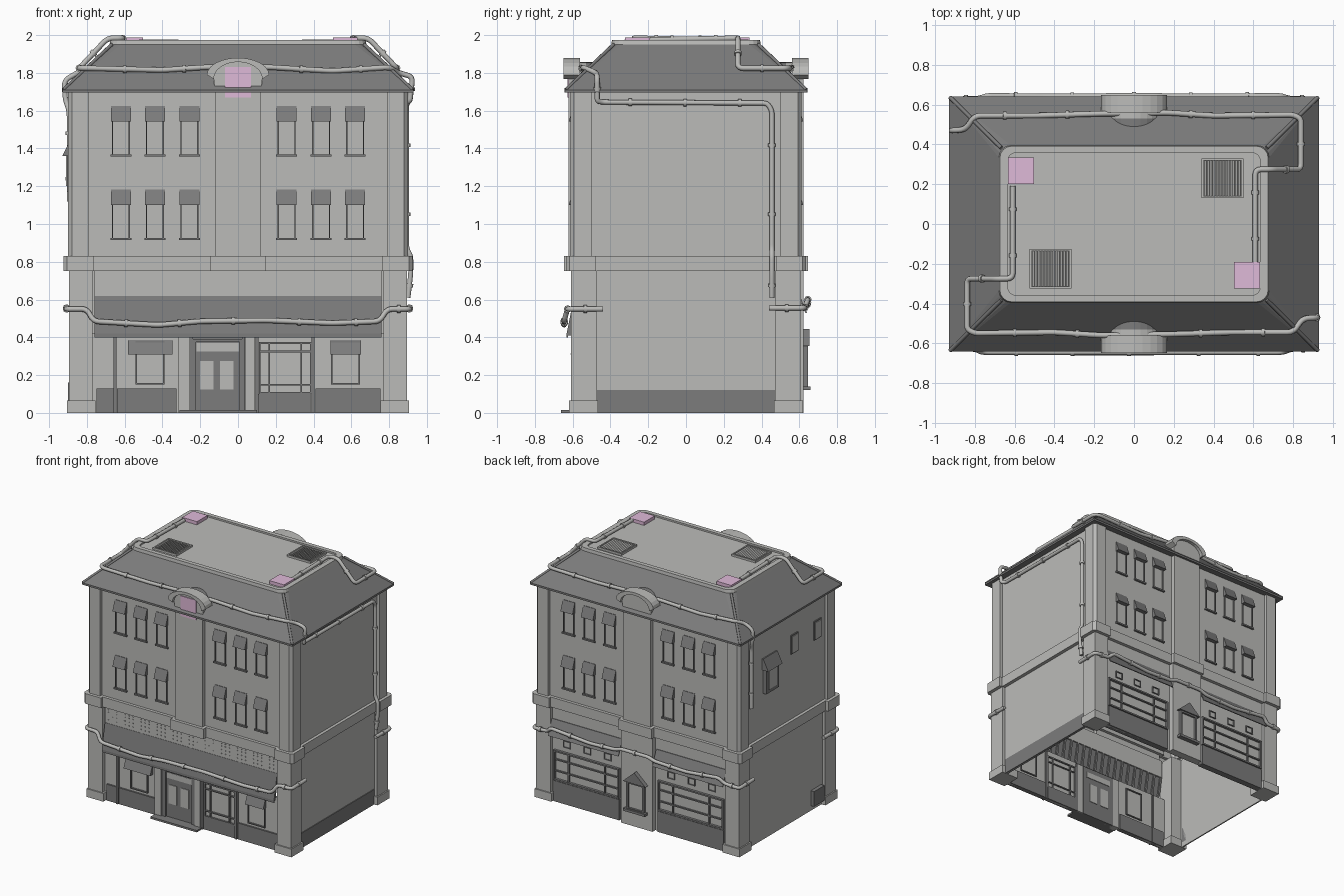
import bpy, bmesh, math
from mathutils import Vector

if "Cube" in bpy.data.objects:
    bpy.data.objects.remove(bpy.data.objects["Cube"])

def material(name, col):
    m = bpy.data.materials.new(name)
    m.diffuse_color = (*col, 1)
    m.use_nodes = True
    m.node_tree.nodes["Principled BSDF"].inputs["Base Color"].default_value = m.diffuse_color
    return m

LIGHT = material("light_grey_stone", (0.5, 0.5, 0.485))
DARK = material("dark_grey_slate", (0.2, 0.2, 0.2))
PINK = material("pale_pink_panel", (0.74, 0.49, 0.69))
parts = {}

def part(name, mat):
    if name not in parts:
        parts[name] = (bmesh.new(), mat)
    return parts[name][0]

def box(name, mat, x0, x1, y0, y1, z0, z1):
    bm = part(name, mat)
    vs = bmesh.ops.create_cube(bm, size=1)["verts"]
    for v in vs:
        v.co = Vector(((x0 + x1) / 2 + v.co.x * abs(x1 - x0), (y0 + y1) / 2 + v.co.y * abs(y1 - y0),
                       (z0 + z1) / 2 + v.co.z * abs(z1 - z0)))

def prism(name, mat, pts, axis, a, b):
    bm = part(name, mat)
    mk = (lambda p, t: (t, p[0], p[1])) if axis == "x" else (lambda p, t: (p[0], t, p[1]))
    A = [bm.verts.new(mk(p, a)) for p in pts]
    C = [bm.verts.new(mk(p, b)) for p in pts]
    bm.faces.new(A)
    bm.faces.new(C[::-1])
    for i in range(len(pts)):
        j = (i + 1) % len(pts)
        bm.faces.new((A[i], C[i], C[j], A[j]))

def loft(name, mat, loops, cap=False):
    bm = part(name, mat)
    rings = [[bm.verts.new((x, y, z)) for x, y in pts] for pts, z in loops]
    for r, q in zip(rings, rings[1:]):
        for i in range(len(r)):
            j = (i + 1) % len(r)
            bm.faces.new((r[i], r[j], q[j], q[i]))
    if cap:
        bm.faces.new(rings[-1])

def curve(name, mat, paths, radius):
    cu = bpy.data.curves.new(name, "CURVE")
    cu.dimensions = "3D"
    cu.bevel_depth, cu.bevel_resolution, cu.use_fill_caps = radius, 2, True
    for pts in paths:
        sp = cu.splines.new("POLY")
        sp.points.add(len(pts) - 1)
        for p, c in zip(sp.points, pts):
            p.co = (*c, 1)
        sp.use_smooth = True
    cu.materials.append(mat)
    bpy.context.collection.objects.link(bpy.data.objects.new(name, cu))

def pipe(name, pts, r=0.014):
    """Pipe with rounded elbows and regular collars."""
    P = [Vector(p) for p in pts]
    out, collars = [P[0]], []
    for a, b, c in zip(P, P[1:], P[2:]):
        d = min(0.03, (a - b).length * 0.45, (c - b).length * 0.45)
        s, e = b + (a - b).normalized() * d, b + (c - b).normalized() * d
        out += [s * (1 - t) ** 2 + b * 2 * t * (1 - t) + e * t * t for t in (0, .25, .5, .75, 1)]
    out.append(P[-1])
    for a, b in zip(P, P[1:]):
        L, d = (b - a).length, (b - a).normalized()
        if L > 0.12:
            n = max(1, round(L / 0.3))
            for i in range(n):
                m = a.lerp(b, (i + 0.5) / n)
                collars.append([m - d * 0.009, m + d * 0.009])
    curve(name, LIGHT, [out], r)
    curve(name + "_collars", LIGHT, collars, r + 0.006)

def plan(o):
    """Wall outline with corner and centre pilasters, grown by o."""
    q = [(.122 + o, .622 + o), (.122 + o, .588 + o), (.79 - o, .588 + o), (.79 - o, .612 + o),
         (.88 + o, .612 + o), (.9 + o, .592 + o), (.9 + o, .5 - o), (.875 + o, .5 - o)]
    r = q[::-1]
    return q + [(x, -y) for x, y in r] + [(-x, -y) for x, y in q] + [(-x, y) for x, y in r]

def rrect(hx, hy, r, n=5):
    pts = []
    for k, (sx, sy) in enumerate([(1, 1), (-1, 1), (-1, -1), (1, -1)]):
        for i in range(n):
            a = math.pi / 2 * (k + i / (n - 1))
            pts.append((sx * (hx - r) + r * math.cos(a), sy * (hy - r) + r * math.sin(a)))
    return pts

# upper walls with the belt course, open underneath
loft("upper_walls", LIGHT, [(plan(-.004), .75), (plan(.024), .75), (plan(.024), .83), (plan(0), .83), (plan(0), 1.71)])

# mansard roof, rim and flat deck
loft("roof_slopes", DARK, [(rrect(.87, .58, .002), 1.70), (rrect(.93, .642, .002), 1.695),
                           (rrect(.93, .642, .002), 1.71), (rrect(.68, .395, .06), 1.95)])
loft("roof_deck", LIGHT, [(rrect(.68, .395, .06), 1.95), (rrect(.675, .392, .06), 1.975),
                          (rrect(.635, .358, .04), 1.975), (rrect(.635, .358, .04), 1.962)], True)
curve("roof_hips", DARK, [[(sx * .925, sy * .637, 1.71), (sx * .668, sy * .383, 1.95)]
                          for sx in (-1, 1) for sy in (-1, 1)], .01)

# roof vents and boxes
for cx, cy in ((.445, .23), (-.42, -.225)):
    for s in (-1, 1):
        box("roof_vents", LIGHT, cx + s * .095, cx + s * .105, cy - .1, cy + .1, 1.96, 1.978)
        box("roof_vents", LIGHT, cx - .105, cx + .105, cy + s * .09, cy + s * .1, 1.96, 1.978)
    for i in range(12):
        x = cx - .086 + i * .0155
        prism("roof_vents", LIGHT, [(x - .005, 1.96), (x + .003, 1.96), (x + .006, 1.975)], "y", cy - .09, cy + .09)
for cx, cy in ((-.568, .268), (.568, -.257)):
    box("roof_boxes", PINK, cx - .065, cx + .065, cy - .067, cy + .067, 1.96, 1.988)

# front and back: gable tops and upper windows
for s in (-1, 1):
    arc = [(.165 * -math.cos(math.pi * (i / 12)), 1.79 + .09 * math.sin(math.pi * i / 12)) for i in range(13)]
    inner = [(x * .78, z - .022) for x, z in arc]
    prism("gable_arches", LIGHT, arc + inner[::-1], "y", s * .648, s * .56)
    prism("gable_bodies", LIGHT, [(-.122, 1.70)] + inner + [(.122, 1.70)], "y", s * .622, s * .53)
    prism("gable_roofs", DARK, inner, "y", s * .565, s * .49)
    for cx in (-.62, -.44, -.257, .257, .44, .62):
        for z in (.92, 1.363):
            for k in (-1, 1):
                box("window_jambs", DARK, cx + k * .041, cx + k * .048, s * .585, s * .597, z, z + .2)
            box("window_sills", DARK, cx - .055, cx + .055, s * .58, s * .603, z - .006, z + .006)
            prism("window_hoods", DARK, [(s * .58, z + .262), (s * .592, z + .262), (s * .622, z + .18), (s * .58, z + .18)],
                  "x", cx - .053, cx + .053)
box("front_gable_panel", PINK, -.068, .068, -.628, -.615, 1.67, 1.83)

# ground floor corner pillars and side walls
for sx in (-1, 1):
    for sy in (-1, 1):
        box("corner_pillars", LIGHT, sx * .77, sx * .895, sy * .475, sy * .61, .0, .76)
        box("pillar_bases", LIGHT, sx * .755, sx * .905, sy * .465, sy * .62, 0, .065)
    box("side_walls", LIGHT, sx * .87, sx * .86, -.48, .48, 0, .76)
box("right_side_base", DARK, .855, .876, -.47, .47, 0, .12)

# left wall windows and service box
box("left_window_frame", DARK, -.87, -.905, .12, .28, 1.17, 1.40)
box("left_window_pane", LIGHT, -.9, -.91, .15, .25, 1.20, 1.36)
prism("left_window_hood", DARK, [(-.87, 1.45), (-.885, 1.45), (-.93, 1.36), (-.87, 1.36)], "y", .11, .29)
for y in (-.11, -.4):
    box("left_vent_frames", DARK, -.87, -.884, y - .045, y + .045, 1.35, 1.50)
    box("left_vent_panes", LIGHT, -.87, -.889, y - .036, y + .036, 1.36, 1.49)
box("service_box", DARK, -.86, -.90, -.46, -.33, .04, .16)

# front shop: wall, sign board with bulbs, awning
box("shop_front_wall", LIGHT, -.77, .77, -.575, -.56, 0, .42)
box("sign_board", LIGHT, -.76, .76, -.59, -.575, .615, .76)
for i in range(42):
    for z in (.645, .675, .705, .725):
        if i % 4 != 3:
            box("sign_bulbs", LIGHT, -.73 + i * .0355, -.724 + i * .0355, -.595, -.585, z, z + .006)
prism("front_awning", DARK, [(-.585, .62), (-.592, .62), (-.632, .42), (-.632, .40), (-.624, .40), (-.624, .42)], "x", -.76, .76)
for i in range(25):
    x = -.75 + i * .0625
    prism("awning_ribs", DARK, [(-.575, .62), (-.585, .62), (-.626, .41), (-.61, .41)], "x", x - .008, x + .008)

def frame(name, mat, x0, x1, z0, z1, ya, yb, t=.01):
    box(name, mat, x0, x0 + t, ya, yb, z0, z1)
    box(name, mat, x1 - t, x1, ya, yb, z0, z1)
    box(name, mat, x0, x1, ya, yb, z0, z0 + t)
    box(name, mat, x0, x1, ya, yb, z1 - t, z1)

for x0, x1 in ((-.75, -.66), (-.64, -.325), (.1, .385), (.41, .755)):
    box("shop_plinth", DARK, x0, x1, -.588, -.55, 0, .13 if abs(x0 - .1) > .01 else .1)
for x in (-.65, -.245, .03, .1, .397):
    box("shop_posts", DARK, x - .008, x + .008, -.597, -.55, 0, .41)
for x0, x1 in ((-.315, -.255), (.04, .09)):
    box("shop_columns", LIGHT, x0, x1, -.605, -.55, 0, .41)
for x0, x1, z0 in ((-.58, -.35, .15), (.49, .65, .15)):
    m, h = (x0 + x1) / 2, .077
    frame("shop_window_frames", DARK, m - h, m + h, z0, .38, -.587, -.55, .008)
    w = .117 if x0 < 0 else .08
    prism("shop_window_hoods", DARK, [(-.57, .385), (-.582, .385), (-.612, .31), (-.57, .31)], "x", m - w, m + w)
frame("display_window", DARK, .11, .39, .1, .375, -.59, -.55)
for x in (.165, .335):
    box("display_window", DARK, x - .004, x + .004, -.59, -.55, .1, .375)
for z in (.15, .325):
    box("display_window", DARK, .11, .39, -.59, -.55, z - .004, z + .004)
box("front_doors", DARK, -.237, .022, -.585, -.55, 0, .41)
frame("door_frame", DARK, -.237, .022, 0, .39, -.597, -.55, .014)
for x in (-.165, -.06):
    box("door_panes", LIGHT, x - .035, x + .035, -.59, -.545, .125, .275)
box("door_panes", LIGHT, -.22, .005, -.59, -.545, .325, .37)
box("door_step", DARK, -.31, .1, -.662, -.56, 0, .015)

# back shop: wall, centre pier, two display windows, small lights, awnings
box("back_wall", LIGHT, -.77, .77, .56, .585, 0, .76)
box("back_pier", LIGHT, -.14, .14, .57, .622, 0, .76)
for s in (-1, 1):
    a, b = sorted((s * .17, s * .75))
    box("back_plinth", DARK, a, b, .55, .6, 0, .165)
    frame("back_windows", DARK, a, b, .17, .41, .55, .605, .012)
    for z in (.245, .335):
        box("back_windows", DARK, a, b, .56, .598, z - .005, z + .005)
    for x in (.3, .62):
        box("back_windows", DARK, s * x - .005, s * x + .005, .56, .598, .17, .41)
    for x in (.28, .46, .64):
        frame("back_small_lights", DARK, s * x - .032, s * x + .032, .445, .5, .57, .593, .006)
    prism("back_awnings", DARK, [(.58, .65), (.59, .65), (.64, .53), (.632, .53)], "x", a - .02, b + .02)
frame("niche_frame", DARK, -.08, .08, .13, .36, .61, .645, .018)
box("niche_frame", DARK, -.095, .095, .61, .658, .12, .14)
box("niche_panel", LIGHT, -.07, .07, .61, .63, .14, .35)
prism("niche_pediment", DARK, [(-.1, .355), (.1, .355), (0, .445)], "y", .61, .655)

# roof pipes, the two runs are half-turn copies except for their ends
def roof_run(k, tail):
    pts = [(.61, -.19, 1.975), (.61, .275, 1.984), (.69, .275, 1.984), (.84, .275, 1.825), (.84, .53, 1.825), (.8, .55, 1.825),
           (.4, .545, 1.815), (.17, .56, 1.83), (-.17, .555, 1.83), (-.5, .545, 1.81), (-.8, .545, 1.83), (-.85, .475, 1.80)]
    return [(k * x, k * y, z) for x, y, z in pts] + tail

pipe("back_roof_pipe", roof_run(1, [(-.92, .47, 1.76), (-.915, .47, 1.66), (-.893, .45, 1.6), (-.893, .45, 1.12)]))
pipe("front_roof_pipe", roof_run(-1, [(.925, -.47, 1.78), (.91, -.47, 1.65), (.893, -.44, 1.645), (.893, .43, 1.64),
                                      (.893, .455, 1.6), (.893, .455, .87), (.915, .455, .83), (.915, .455, .74), (.9, .455, .61)]))
# ground floor pipes
pipe("front_shop_pipe", [(-.905, -.44, .55), (-.91, -.625, .55), (-.8, -.628, .55), (-.765, -.645, .485), (-.42, -.645, .465), (-.2, -.645, .485),
                         (.15, -.645, .49), (.5, -.645, .475), (.75, -.645, .485), (.79, -.628, .55), (.91, -.625, .55), (.905, -.44, .55)])
pipe("back_shop_pipe", [(.905, .44, .555), (.91, .628, .555), (.78, .63, .56), (.74, .645, .6), (.4, .642, .57), (.17, .642, .58),
                        (.12, .645, .6), (-.12, .645, .6), (-.17, .642, .58), (-.45, .642, .57), (-.74, .645, .6), (-.78, .63, .56),
                        (-.91, .628, .555), (-.905, .44, .555)])

# turn the gathered parts into objects
for name, (bm, mat) in parts.items():
    bmesh.ops.recalc_face_normals(bm, faces=bm.faces)
    me = bpy.data.meshes.new(name)
    bm.to_mesh(me)
    bm.free()
    me.materials.append(mat)
    bpy.context.collection.objects.link(bpy.data.objects.new(name, me))
